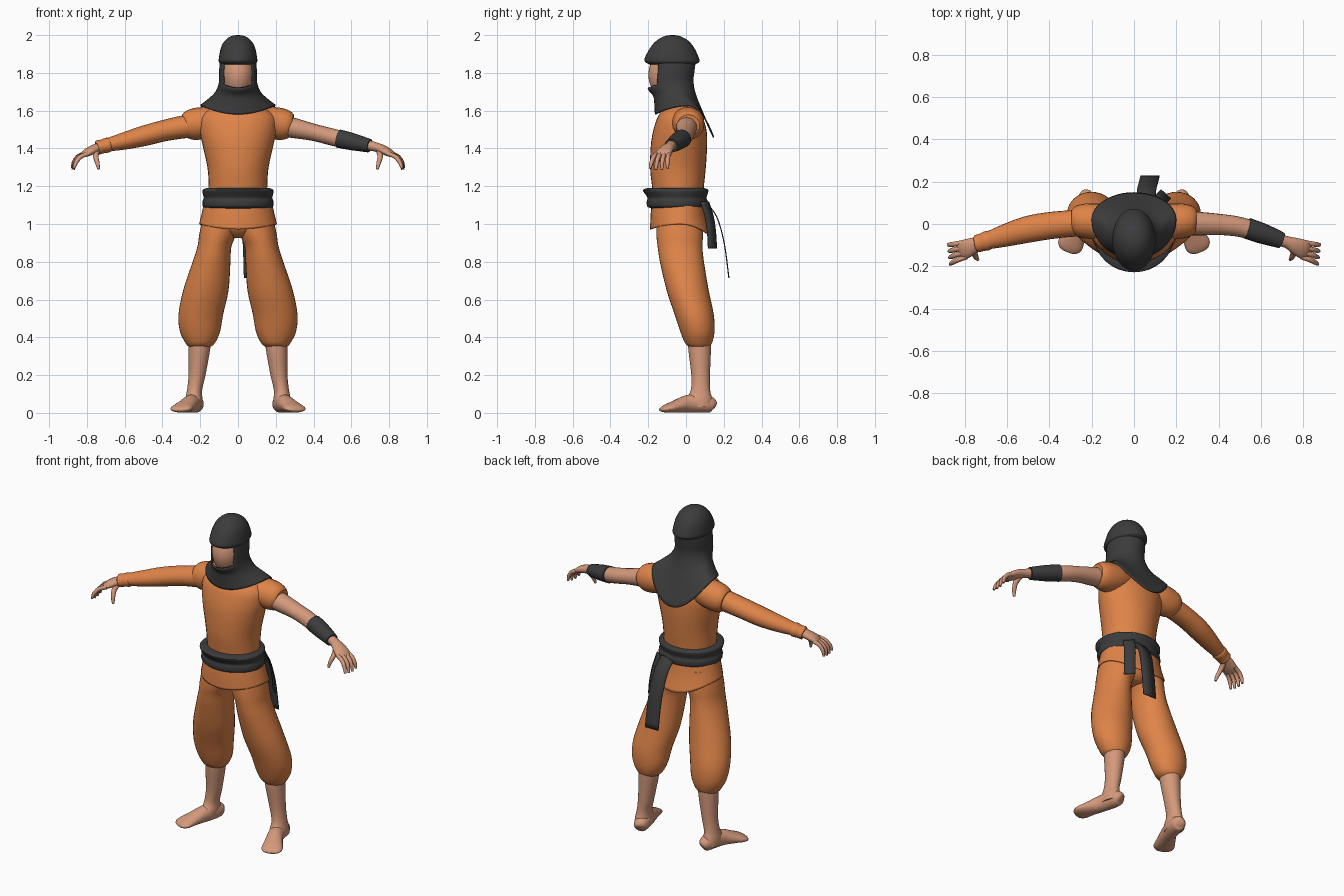
import bpy, bmesh, math
from mathutils import Vector


def material(name, r, g, b):
    m = bpy.data.materials.new(name)
    m.diffuse_color = (r, g, b, 1)
    return m


ORANGE = material("orange cloth", 0.74, 0.23, 0.065)
DARK = material("dark cloth", 0.045, 0.045, 0.046)
SKIN = material("skin", 0.66, 0.32, 0.2)


def refine(rows, k=4):
    """Catmull-Rom interpolation of the section rows."""
    out = []
    for i in range(len(rows) - 1):
        p = [rows[max(i - 1, 0)], rows[i], rows[i + 1], rows[min(i + 2, len(rows) - 1)]]
        for s in range(k):
            t = s / k
            out.append([0.5 * (2 * b + (c - a) * t + (2 * a - 5 * b + 4 * c - d) * t * t
                               + (3 * b - a - 3 * c + d) * t ** 3) for a, b, c, d in zip(*p)])
    return out + [list(rows[-1])]


def build(name, rings, mat, closed=True, caps=True, thick=0, skip=None):
    """Skin a list of point rings into a smooth object."""
    bm = bmesh.new()
    vs = [[bm.verts.new(p) for p in ring] for ring in rings]
    n = len(vs[0])
    for i in range(len(vs) - 1):
        for j in range(n if closed else n - 1):
            if skip and skip(i, j):
                continue
            q = (j + 1) % n
            bm.faces.new((vs[i][j], vs[i][q], vs[i + 1][q], vs[i + 1][j]))
    if caps:
        bm.faces.new(vs[0])
        bm.faces.new(vs[-1])
    bmesh.ops.recalc_face_normals(bm, faces=bm.faces[:])
    me = bpy.data.meshes.new(name)
    bm.to_mesh(me)
    bm.free()
    me.materials.append(mat)
    ob = bpy.data.objects.new(name, me)
    bpy.context.collection.objects.link(ob)
    if thick:
        mod = ob.modifiers.new("thickness", 'SOLIDIFY')
        mod.thickness = thick
    bpy.ops.object.select_all(action='DESELECT')
    ob.select_set(True)
    bpy.context.view_layer.objects.active = ob
    bpy.ops.object.shade_smooth_by_angle(angle=math.radians(45))
    return ob


def shell(name, rows, mat, n=32, **kw):
    """Upright part. Row: z front, z side, z back, x centre, x radius, y front, y mid, y back."""
    rings = []
    for zf, zs, zb, xc, rx, yf, ym, yb in refine(rows):
        ring = []
        for j in range(n):
            a = 2 * math.pi * j / n
            c = math.cos(a)
            y = ym + (c * (yf - ym) if c > 0 else -c * (yb - ym))
            z = zs + ((zf if c > 0 else zb) - zs) * c * c
            ring.append((xc + rx * math.sin(a), y, z))
        rings.append(ring)
    return build(name, rings, mat, **kw)


def column(name, rows, mat, side=1, **kw):
    """Upright part with level sections. Row: z, x centre, x radius, y front, y back."""
    return shell(name, [(z, z, z, side * xc, rx, yf, (yf + yb) / 2, yb)
                        for z, xc, rx, yf, yb in rows], mat, **kw)


def tube(name, rows, mat, side=1, n=20, k=4):
    """Limb along a path. Row: x, y, z, upright radius, sideways radius."""
    rows = refine([(side * r[0],) + tuple(r[1:]) for r in rows], k)
    pts = [Vector(r[:3]) for r in rows]
    rings = []
    for i, (p, r) in enumerate(zip(pts, rows)):
        t = (pts[min(i + 1, len(pts) - 1)] - pts[max(i - 1, 0)]).normalized()
        s = t.cross(Vector((0, 0, 1))).normalized()
        u = s.cross(t)
        rings.append([p + u * r[3] * math.sin(a) + s * r[4] * math.cos(a)
                      for a in (2 * math.pi * j / n for j in range(n))])
    return build(name, rings, mat)


# Head and hood
column("head", [(1.64, 0, .05, -.12, .0), (1.7, 0, .07, -.17, .02), (1.76, 0, .085, -.196, .03),
                (1.82, 0, .088, -.196, .035), (1.9, 0, .07, -.17, .02)], SKIN)
column("hood_cap", [(1.845, 0, .088, -.195, .05), (1.858, 0, .101, -.217, .07),
                    (1.88, 0, .101, -.218, .068), (1.935, 0, .09, -.188, .042),
                    (1.972, 0, .068, -.155, .01), (1.994, 0, .038, -.115, -.03),
                    (2.0, 0, .008, -.08, -.06)], DARK)
shell("hood_wrap", [(1.88, 1.88, 1.88, 0, .095, -.2, -.07, .055),
                    (1.80, 1.81, 1.81, 0, .1, -.2, -.07, .045),
                    (1.72, 1.75, 1.75, 0, .101, -.204, -.07, .04),
                    (1.68, 1.70, 1.68, 0, .12, -.175, -.04, .055),
                    (1.64, 1.665, 1.57, 0, .155, -.168, 0, .1),
                    (1.58, 1.63, 1.46, 0, .2, -.165, .02, .15)], DARK, n=48, caps=False, thick=.008,
      skip=lambda i, j: i < 8 and math.cos(2 * math.pi * (j + .5) / 48) > .6)

# Tunic, belt and trousers
column("torso", [(1.12, 0, .155, -.17, .09), (1.2, 0, .155, -.18, .095), (1.3, 0, .162, -.19, .105),
                 (1.42, 0, .188, -.186, .112), (1.5, 0, .203, -.172, .108), (1.57, 0, .195, -.148, .085),
                 (1.62, 0, .13, -.11, .05), (1.65, 0, .06, -.08, .02)], ORANGE)
column("belt", [(1.083, 0, .165, -.185, .09), (1.093, 0, .186, -.205, .112), (1.118, 0, .188, -.208, .115),
                (1.138, 0, .181, -.204, .108), (1.158, 0, .186, -.216, .114), (1.18, 0, .188, -.228, .118),
                (1.19, 0, .168, -.205, .1)], DARK)
shell("tunic_skirt", [(1.11, 1.11, 1.11, 0, .18, -.182, -.03, .1),
                      (1.04, 1.05, 1.02, 0, .194, -.188, -.03, .115),
                      (.972, 1.0, .93, 0, .206, -.19, -.03, .14)], ORANGE, caps=False, thick=.006)
column("pelvis", [(1.09, 0, .17, -.15, .085), (1.0, 0, .17, -.15, .085),
                  (.95, 0, .11, -.12, .07), (.925, 0, .05, -.08, .04)], ORANGE)

for side, label in ((-1, "right"), (1, "left")):
    # Baggy trouser leg, bare shin and foot
    column(label + "_trouser_leg",
           [(1.06, .09, .09, -.155, .085), (.95, .107, .097, -.157, .09), (.88, .125, .09, -.15, .087),
            (.8, .14, .1, -.138, .095), (.65, .17, .12, -.103, .12), (.52, .197, .118, -.06, .147),
            (.43, .201, .106, -.03, .151), (.37, .2, .078, -.005, .138), (.348, .203, .055, .02, .12)],
           ORANGE, side)
    column(label + "_shin", [(.4, .202, .058, .012, .13), (.34, .204, .057, .012, .132),
                             (.2, .217, .045, .028, .127), (.12, .23, .04, .025, .128),
                             (.07, .234, .046, .0, .14), (.03, .235, .045, .0, .142)], SKIN, side)
    tube(label + "_foot", [(.215, .15, .035, .018, .02), (.22, .135, .042, .04, .038),
                           (.23, .08, .05, .049, .046), (.25, .01, .048, .047, .045),
                           (.278, -.05, .035, .034, .053), (.302, -.1, .023, .022, .06),
                           (.313, -.125, .017, .012, .042), (.316, -.132, .016, .004, .02)], SKIN, side)
    # Shoulder cap
    tube(label + "_shoulder", [(.06, 0, 1.55, .06, .07), (.15, .01, 1.54, .08, .085),
                               (.22, .014, 1.53, .085, .083), (.265, .014, 1.525, .075, .075),
                               (.287, .013, 1.522, .058, .06)], ORANGE, side)
    # Hand with fingers and thumb
    tube(label + "_palm", [(.66, -.068, 1.425, .027, .029), (.72, -.085, 1.41, .025, .028),
                           (.76, -.102, 1.397, .024, .038), (.8, -.12, 1.377, .02, .045),
                           (.825, -.13, 1.36, .01, .036)], SKIN, side)
    for i in range(4):
        f = i / 3
        tube(label + "_finger_%d" % (i + 1),
             [(.79 + .02 * f, -.155 + .067 * f, 1.373, .012, .012),
              (.832 + .015 * f, -.17 + .075 * f, 1.357, .012, .012),
              (.858 + .012 * f, -.183 + .085 * f, 1.325, .011, .011),
              (.868 + .008 * f, -.19 + .093 * f, 1.295 - .008 * math.sin(math.pi * f), .007, .007)],
             SKIN, side, n=10, k=3)
    tube(label + "_thumb", [(.745, -.1, 1.395, .017, .017), (.753, -.135, 1.36, .015, .015),
                            (.745, -.158, 1.325, .012, .012), (.737, -.168, 1.29, .007, .007)],
         SKIN, side, n=10, k=3)

# Long sleeve on one arm, bare arm with a wrist guard on the other
tube("right_sleeve", [(.18, .01, 1.53, .065, .065), (.3, .002, 1.512, .06, .063),
                      (.4, -.008, 1.492, .056, .064), (.5, -.025, 1.466, .054, .063),
                      (.6, -.052, 1.44, .046, .054), (.685, -.077, 1.42, .036, .042)], ORANGE, -1)
tube("right_cuff", [(.675, -.075, 1.422, .034, .039), (.69, -.078, 1.418, .04, .046),
                    (.72, -.087, 1.41, .037, .042), (.742, -.093, 1.405, .038, .041),
                    (.746, -.094, 1.404, .03, .033)], ORANGE, -1)
tube("left_arm", [(.18, .01, 1.53, .06, .06), (.3, .002, 1.507, .053, .056),
                  (.4, -.002, 1.485, .045, .05), (.5, -.014, 1.46, .045, .047),
                  (.6, -.045, 1.435, .042, .043), (.69, -.075, 1.415, .028, .03)], SKIN)
tube("left_wrist_guard", [(.533, -.02, 1.452, .049, .05), (.6, -.043, 1.437, .046, .049),
                          (.66, -.064, 1.423, .04, .043), (.697, -.078, 1.414, .036, .038)], DARK)


def ribbon(name, path, half):
    h = Vector(half)
    build(name, [[Vector(p) + h * s for s in (-1, 0, 1)] for p in refine(path)], DARK,
          closed=False, caps=False, thick=.006)


# Belt tails hanging at the back
ribbon("long_belt_tail", [(.055, .105, 1.12), (.06, .165, 1.04), (.07, .205, .9), (.076, .23, .715)],
       (.045, 0, 0))
ribbon("short_belt_tail", [(.12, .1, 1.12), (.135, .125, 1.04), (.147, .138, .95), (.152, .142, .87)],
       (.024, -.022, 0))
